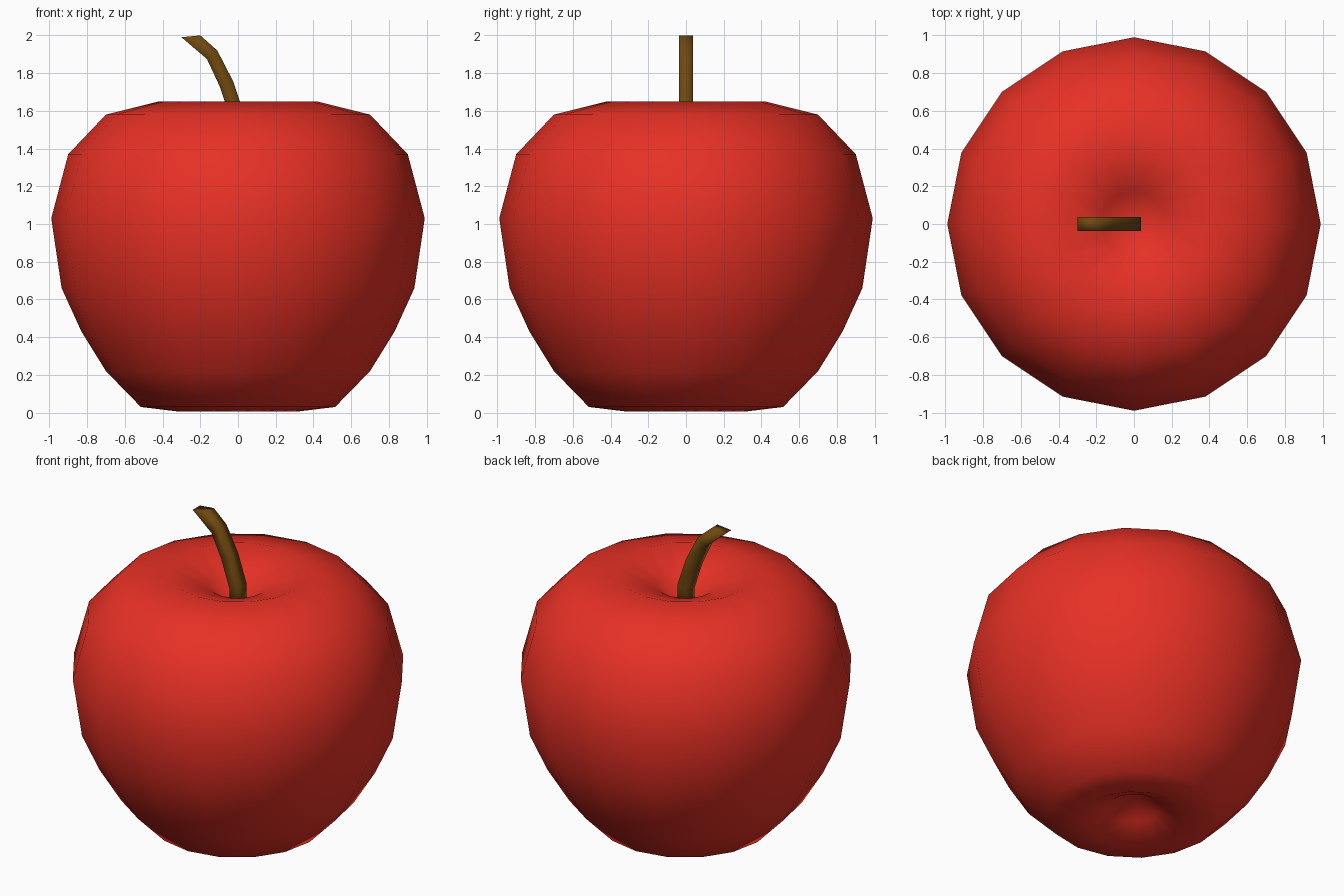
import bpy, bmesh, math

if "Cube" in bpy.data.objects:
    bpy.data.objects.remove(bpy.data.objects["Cube"])


def finish(bm, name, color):
    bmesh.ops.recalc_face_normals(bm, faces=bm.faces)
    for f in bm.faces:
        f.smooth = True
    mesh = bpy.data.meshes.new(name)
    bm.to_mesh(mesh)
    bm.free()
    mat = bpy.data.materials.new(name + "_color")
    mat.diffuse_color = color
    mat.use_nodes = True
    mat.node_tree.nodes["Principled BSDF"].inputs["Base Color"].default_value = mat.diffuse_color
    mesh.materials.append(mat)
    obj = bpy.data.objects.new(name, mesh)
    bpy.context.collection.objects.link(obj)
    return obj


# Apple body: (radius, height) profile turned in 16 steps, dimpled at both ends
profile = [(0, 0.19), (0.16, 0.075), (0.31, 0.005), (0.515, 0.03), (0.70, 0.22),
           (0.83, 0.43), (0.935, 0.66), (0.99, 1.03), (0.90, 1.37), (0.70, 1.58),
           (0.42, 1.65), (0.17, 1.56), (0, 1.42)]
bm = bmesh.new()
verts = [bm.verts.new((r, 0, z)) for r, z in profile]
edges = [bm.edges.new(pair) for pair in zip(verts, verts[1:])]
bmesh.ops.spin(bm, geom=verts + edges, cent=(0, 0, 0), axis=(0, 0, 1),
               angle=math.tau, steps=16, use_duplicate=False)
bmesh.ops.remove_doubles(bm, verts=bm.verts, dist=0.001)
finish(bm, "apple_body", (0.8, 0.03, 0.018, 1))

# Stem: square section bending to the left, given as left and right edge points
stem = [((-0.037, 1.40), (0.037, 1.40)), ((-0.037, 1.55), (0.037, 1.57)),
        ((-0.095, 1.725), (-0.025, 1.755)), ((-0.165, 1.875), (-0.11, 1.92)),
        ((-0.30, 1.99), (-0.20, 2.0))]
half = 0.037
bm = bmesh.new()
rings = []
for (lx, lz), (rx, rz) in stem:
    rings.append([bm.verts.new(p) for p in ((lx, -half, lz), (rx, -half, rz),
                                            (rx, half, rz), (lx, half, lz))])
for a, b in zip(rings, rings[1:]):
    for i in range(4):
        j = (i + 1) % 4
        bm.faces.new((a[i], a[j], b[j], b[i]))
bm.faces.new(rings[0])
bm.faces.new(rings[-1])
finish(bm, "stem", (0.16, 0.065, 0.005, 1))
